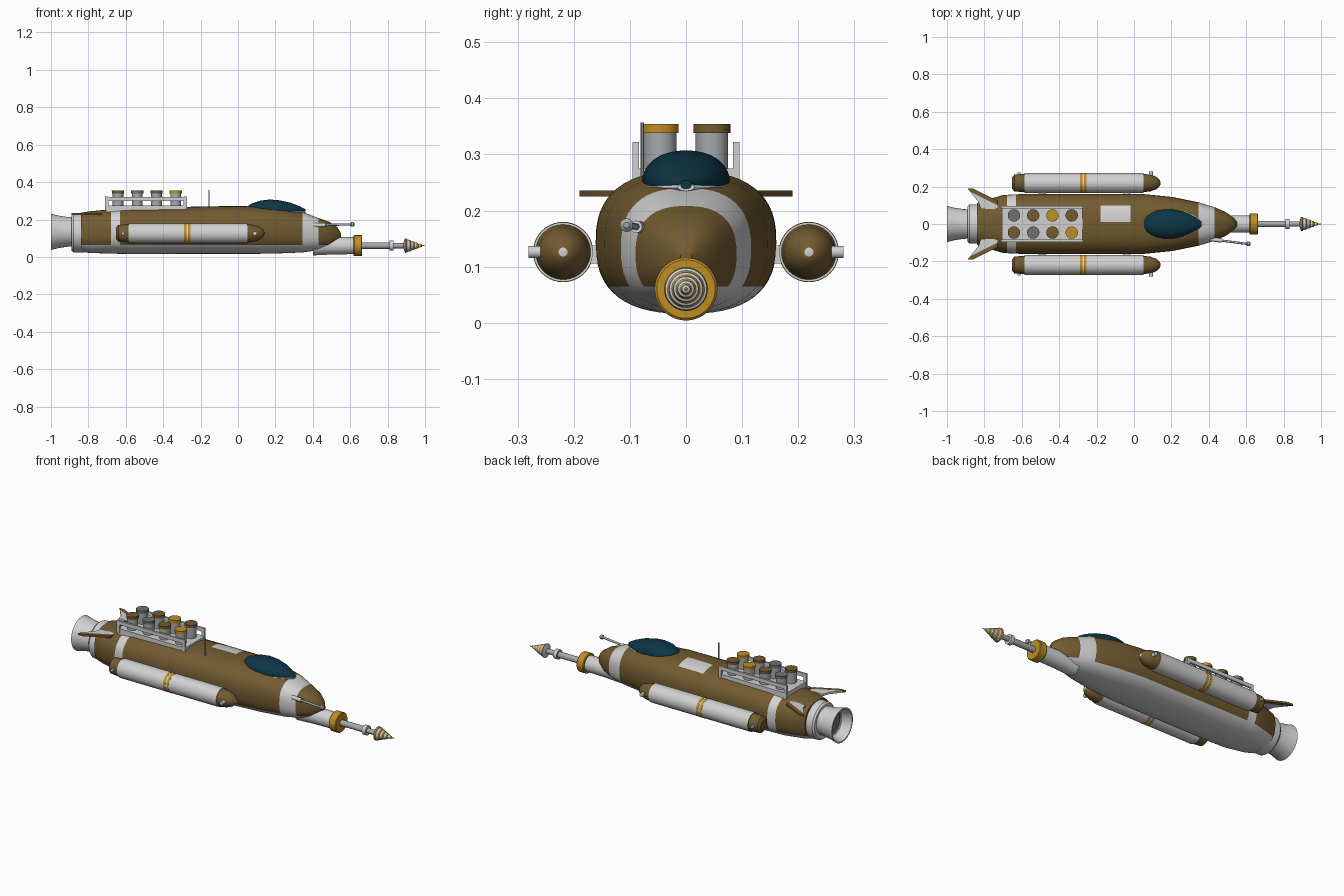
import bpy, bmesh, math
from mathutils import Vector

cube = bpy.data.objects.get("Cube")
if cube:
    bpy.data.objects.remove(cube, do_unlink=True)


def make_mat(name, rgb):
    m = bpy.data.materials.new(name)
    m.use_nodes = True
    m.diffuse_color = (*rgb, 1)
    m.node_tree.nodes["Principled BSDF"].inputs["Base Color"].default_value = (*rgb, 1)
    return m


MATS = [make_mat("brown", (.17, .105, .03)), make_mat("white", (.64, .64, .64)),
        make_mat("gold", (.52, .27, .018)), make_mat("dark_teal", (.004, .036, .06)),
        make_mat("dark_grey", (.16, .16, .16)), make_mat("steel", (.38, .40, .42))]
BROWN, WHITE, GOLD, TEAL, GREY, STEEL = range(6)
parts = []


def finish(name, bm):
    bmesh.ops.recalc_face_normals(bm, faces=bm.faces[:])
    me = bpy.data.meshes.new(name)
    bm.to_mesh(me)
    bm.free()
    for m in MATS:
        me.materials.append(m)
    ob = bpy.data.objects.new(name, me)
    bpy.context.collection.objects.link(ob)
    parts.append(ob)
    return ob


def skin(rings, colours):
    """Bridge rings of points; colours[i] paints the span after ring i."""
    bm = bmesh.new()
    loops = [[bm.verts.new(p) for p in ring] for ring in rings]
    n = len(loops[0])
    for a, b, c in zip(loops, loops[1:], colours):
        for i in range(n):
            j = (i + 1) % n
            bm.faces.new((a[i], a[j], b[j], b[i])).material_index = c
    bm.faces.new(loops[0]).material_index = colours[0]
    bm.faces.new(loops[-1]).material_index = colours[-1]
    return bm


def oval(x, a, top, bottom, power, n=56):
    """Superellipse cross-section across the x axis."""
    def p(v):
        return math.copysign(abs(v) ** (2 / power), v)
    mid, b = (top + bottom) / 2, (top - bottom) / 2
    angles = [2 * math.pi * i / n for i in range(n)]
    return [(x, a * p(math.cos(t)), mid + b * p(math.sin(t))) for t in angles]


def lathe(name, profile, origin, direction=(1, 0, 0), n=32):
    """Turned part; profile entries are (distance, radius, colour)."""
    turn = Vector((1, 0, 0)).rotation_difference(Vector(direction))
    angles = [2 * math.pi * i / n for i in range(n)]
    rings = [[Vector(origin) + turn @ Vector((d, r * math.cos(t), r * math.sin(t)))
              for t in angles] for d, r, c in profile]
    return finish(name, skin(rings, [c for d, r, c in profile]))


def rod(name, start, end, radius, colour, n=16):
    axis = Vector(end) - Vector(start)
    return lathe(name, [(0, radius, colour), (axis.length, radius, colour)], start, axis, n)


def box(name, x, y, z, colour):
    bm = bmesh.new()
    bmesh.ops.create_cube(bm, size=1)
    for v in bm.verts:
        v.co = [(lo + hi) / 2 + c * (hi - lo) for c, (lo, hi) in zip(v.co, (x, y, z))]
    for f in bm.faces:
        f.material_index = colour
    return finish(name, bm)


def cut(bm, co, normal):
    bmesh.ops.bisect_plane(bm, geom=bm.verts[:] + bm.edges[:] + bm.faces[:],
                           plane_co=co, plane_no=normal)


# Hull: x, half width, top, bottom
stations = [(-.84, .112, .236, .03), (-.8, .125, .243, .022), (-.7, .155, .253, .018),
            (-.6, .16, .262, .016), (-.1, .161, .271, .016), (.05, .16, .271, .016),
            (.2, .145, .263, .018), (.345, .116, .24, .024), (.43, .09, .208, .036),
            (.49, .064, .187, .055), (.53, .036, .16, .08), (.552, .01, .125, .105)]
hull = skin([oval(*s, 2.5) for s in stations], [BROWN] * (len(stations) - 1))
BELLY = .065
cut(hull, (0, 0, BELLY), (0, 0, 1))
for x in (-.68, -.63, -.18, -.02):
    cut(hull, (x, 0, 0), (1, 0, 0))
for y in (.01, .1):
    cut(hull, (0, y, 0), (0, 1, 0))
for f in hull.faces:
    c = f.calc_center_median()
    hatch = -.18 < c.x < -.02 and .01 < c.y < .1 and c.z > .2
    collar = .345 < c.x < .43
    band = -.68 < c.x < -.63
    if c.z < BELLY or hatch or collar or band:
        f.material_index = WHITE
finish("hull", hull)

# Canopy and its rim: x, half width, height
glass = [(.04, .01, .015), (.07, .05, .038), (.12, .073, .055), (.17, .079, .061),
         (.22, .076, .057), (.28, .06, .044), (.33, .036, .025), (.362, .01, .008)]
finish("canopy", skin([oval(x, a, .246 + h, .246 - h, 2.2) for x, a, h in glass],
                      [TEAL] * 7))
finish("canopy_rim", skin([oval(x, a + .005, .248, .235, 2) for x, a, h in glass],
                          [WHITE] * 7))

# Rear engine
lathe("engine_ring", [(-.89, .096, WHITE), (-.88, .104, WHITE), (-.82, .106, WHITE)],
      (0, 0, .129), n=48)
lathe("engine_nozzle", [(-.85, .078, WHITE), (-.91, .079, WHITE), (-.96, .087, WHITE),
                        (-1, .097, WHITE), (-1, .09, WHITE), (-.95, .07, GREY),
                        (-.94, .062, GREY)], (0, 0, .134), n=48)

# Drill assembly
AXIS = (0, 0, .06)
lathe("drill_housing", [(.4, .052, WHITE), (.5, .047, WHITE), (.63, .045, WHITE)], AXIS)
lathe("drill_ring", [(.618, .052, GOLD), (.622, .056, GOLD), (.66, .056, GOLD),
                     (.664, .052, GOLD)], AXIS, n=40)
lathe("drill_shaft", [(.65, .017, STEEL), (.81, .017, STEEL), (.81, .027, WHITE),
                      (.832, .027, WHITE), (.832, .014, STEEL), (.9, .014, STEEL)], AXIS)
bit = [(.885, .015, WHITE)]
for i in range(5):
    x, r = .893 + i * .02, .039 - i * .0075
    bit += [(x, r, GOLD), (x + .009, r - .002, WHITE), (x + .011, r - .006, WHITE)]
lathe("drill_bit", bit + [(1, .002, WHITE)], AXIS)

# Parts repeated on both sides
for s, side in ((1, "left"), (-1, "right")):
    pod = (0, s * .219, .126)
    lathe(side + "_pod", [
        (-.652, .03, BROWN), (-.64, .045, BROWN), (-.585, .049, BROWN), (-.585, .053, WHITE),
        (.05, .053, WHITE), (.05, .049, BROWN), (.09, .044, BROWN), (.12, .033, BROWN),
        (.137, .017, BROWN), (.141, .008, WHITE)], pod, n=40)
    for x in (-.29, -.268):
        lathe(side + "_pod_stripe", [(x, .0538, GOLD), (x + .014, .0538, GOLD)], pod, n=40)
    for x in (-.49, -.04):
        box(side + "_pod_pylon", (x - .02, x + .02), sorted((s * .14, s * .18)),
            (.106, .138), WHITE)
    rod(side + "_pod_knob", (.09, s * .25, .126), (.09, s * .281, .126), .011, WHITE)
    rod(side + "_rear_knob", (-.615, s * .25, .126), (-.615, s * .276, .126), .008, WHITE)

    # Swept fin with a painted leading edge
    outline = [(-.89, .19), (-.86, .19), (-.73, .125), (-.73, .08), (-.82, .08), (-.83, .115)]
    fin = skin([[(x, s * y, z) for x, y in outline] for z in (.225, .236)], [WHITE])
    normal = Vector((.065, s * .13, 0))
    edge = Vector((-.86, s * .19, 0)) - normal.normalized() * .022
    cut(fin, edge, normal)
    for f in fin.faces:
        if (f.calc_center_median() - edge).dot(normal) > 0:
            f.material_index = BROWN
    finish(side + "_fin", fin)

    # Launcher rails and posts
    box(side + "_rack_rail", (-.71, -.275), sorted((s * .084, s * .095)), (.3, .321), WHITE)
    for x in (-.705, -.285):
        box(side + "_rack_post", (x - .006, x + .012), sorted((s * .084, s * .095)),
            (.25, .322), WHITE)

# Launcher tray and eight capped tubes
box("rack_tray", (-.705, -.275), (-.09, .09), (.235, .275), WHITE)
rows = ((.046, (GREY, BROWN, GOLD, BROWN)), (-.046, (BROWN, GREY, BROWN, GOLD)))
for y, caps in rows:
    for i, cap in enumerate(caps):
        lathe("launch_tube", [(.26, .029, STEEL), (.338, .029, STEEL), (.338, .033, cap),
                              (.354, .033, cap)], (-.642 + i * .103, y, 0), (0, 0, 1))

# Aerial and nose probe
rod("aerial", (-.155, -.078, .25), (-.155, -.078, .357), .003, STEEL, 8)
rod("probe_arm", (.4, -.08, .17), (.61, -.107, .174), .006, STEEL)
rod("probe_socket", (.4, -.08, .17), (.47, -.089, .171), .011, WHITE)
lathe("probe_tip", [(0, .005, STEEL), (.006, .012, STEEL), (.018, .012, STEEL),
                    (.024, .005, STEEL)], (.6, -.106, .174))

# Smooth shading with crisp edges
bpy.ops.object.select_all(action='DESELECT')
for ob in parts:
    ob.select_set(True)
bpy.context.view_layer.objects.active = parts[0]
bpy.ops.object.shade_smooth_by_angle(angle=math.radians(32))
